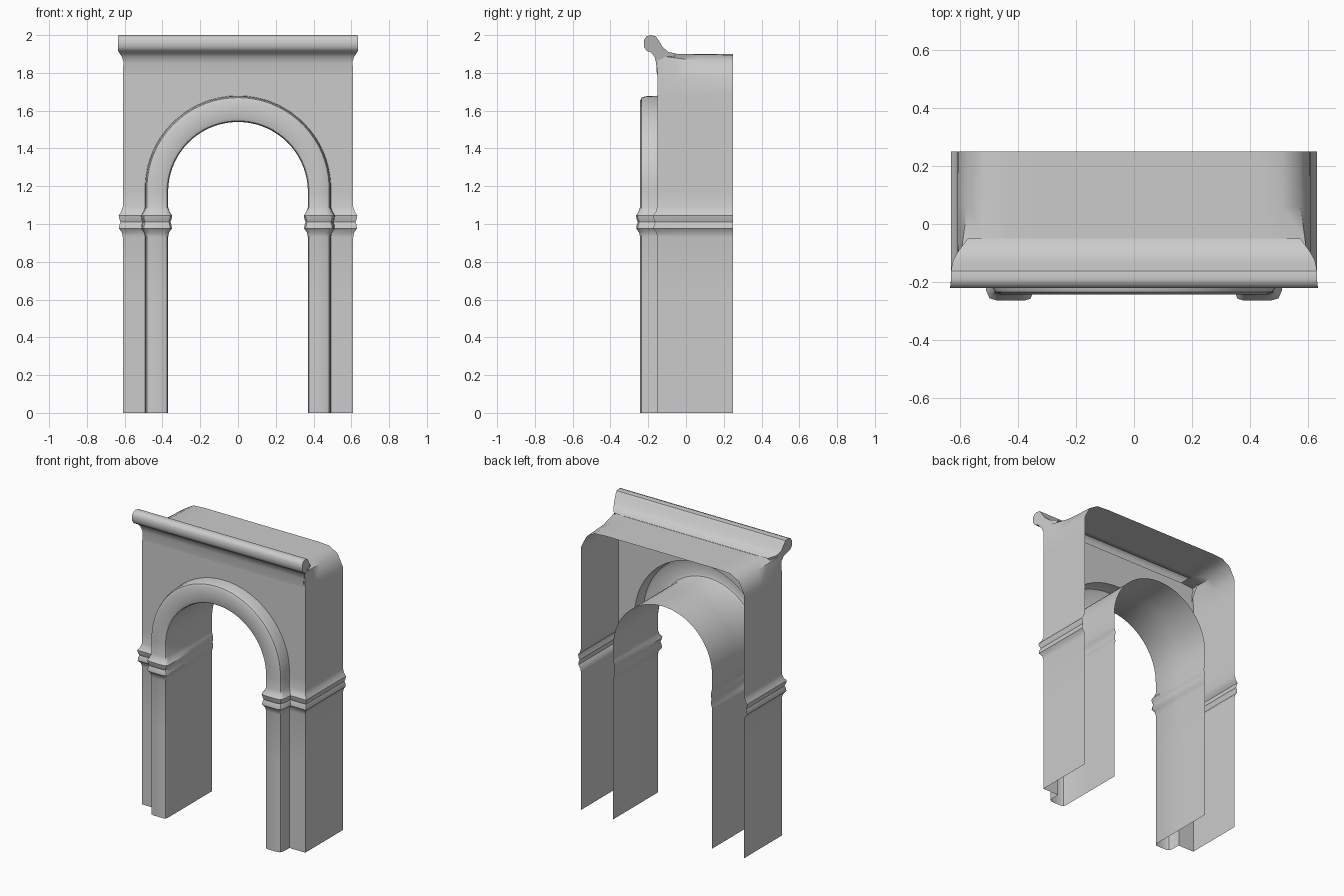
import bpy, bmesh
from math import sin, cos, pi

if "Cube" in bpy.data.objects:
    bpy.data.objects.remove(bpy.data.objects["Cube"])

SPRING = 1.17            # height where the arch starts
HALF_W, TOP = 0.61, 1.9  # outer size of the shell


def make_object(name, bm, angle):
    bmesh.ops.recalc_face_normals(bm, faces=bm.faces)
    mesh = bpy.data.meshes.new(name)
    bm.to_mesh(mesh)
    bm.free()
    ob = bpy.data.objects.new(name, mesh)
    bpy.context.collection.objects.link(ob)
    bpy.ops.object.select_all(action='DESELECT')
    ob.select_set(True)
    bpy.context.view_layer.objects.active = ob
    bpy.ops.object.shade_smooth_by_angle(angle=angle)
    return ob


def outer_point(a, z, r):
    """Point on the outer outline hit by a ray at angle a, corners rounded by r."""
    h = TOP - SPRING
    dx, dz = cos(a), sin(a)
    t = min(HALF_W / max(abs(dx), 1e-6), h / max(dz, 1e-6))
    x, zz = dx * t, dz * t
    qx = max(-HALF_W + r, min(HALF_W - r, x))
    qz = min(h - r, zz)
    length = ((x - qx) ** 2 + (zz - qz) ** 2) ** 0.5
    return qx + r * (x - qx) / length, z + qz + r * (zz - qz) / length


# Stations up one leg, round the arch and down the other: (angle, height, band bulge)
leg = [(0, 0), (0.3, 0), (0.6, 0), (0.93, 0), (0.955, 0.005), (0.975, 0.02), (0.995, 0.018),
       (1.01, 0.012), (1.025, 0.018), (1.045, 0.022), (1.065, 0.008), (1.09, 0)]
stations = [(0, z, b) for z, b in leg]
stations += [(pi * i / 36, SPRING, 0) for i in range(37)]
stations += [(pi, z, b) for z, b in reversed(leg)]

# Section: soffit and raised arch moulding (offset, y, bulge out, bulge forward)
moulding = [(0.37, 0.25, -0.4, 0), (0.37, 0, -0.7, 0), (0.37, -0.222, -1, -0.6),
            (0.376, -0.237, -0.8, -1), (0.39, -0.243, -0.4, -1), (0.465, -0.243, 0.3, -1),
            (0.482, -0.235, 0.8, -1), (0.489, -0.215, 1, -0.7), (0.492, -0.152, 1, -1)]
# Outer wall and roof (y, corner radius, bulge forward)
shell = [(-0.152, 0.02, -1), (-0.05, 0.07, 0), (0.06, 0.12, 0), (0.25, 0.14, 0)]

# Arch shell: open at the back and underneath
bm = bmesh.new()
rows = []
for a, z, b in stations:
    row = []
    for o, y, out, fwd in moulding:
        o += b * out + (0.017 * sin(a) if o > 0.4 else 0)
        row.append(bm.verts.new((o * cos(a), y + b * fwd, z + o * sin(a))))
    for y, r, fwd in shell:
        x, zz = outer_point(a, z, r)
        row.append(bm.verts.new((x + b * cos(a), y + b * fwd, zz)))
    rows.append(row)
first_roof = len(moulding)
for r0, r1 in zip(rows, rows[1:]):
    for j in range(len(r0) - 1):
        quad = (r0[j], r0[j + 1], r1[j + 1], r1[j])
        # the cornice covers the front strip of the roof
        if j == first_roof and all(v.co.z > 1.895 for v in quad):
            continue
        bm.faces.new(quad)
make_object("arch_shell", bm, 0.7)

# Cornice along the top front edge (y, z, half width)
profile = [(-0.154, 1.79, 0.597), (-0.158, 1.85, 0.603), (-0.166, 1.885, 0.615),
           (-0.185, 1.908, 0.63), (-0.207, 1.916, 0.634), (-0.222, 1.937, 0.636),
           (-0.222, 1.975, 0.636), (-0.21, 1.993, 0.634), (-0.19, 2.0, 0.632),
           (-0.162, 1.995, 0.632), (-0.147, 1.975, 0.63), (-0.125, 1.938, 0.625),
           (-0.095, 1.912, 0.608), (-0.05, 1.901, 0.575)]
bm = bmesh.new()
left = [bm.verts.new((-w, y, z)) for y, z, w in profile]
right = [bm.verts.new((w, y, z)) for y, z, w in profile]
for i in range(len(profile) - 1):
    bm.faces.new((left[i], left[i + 1], right[i + 1], right[i]))
bm.faces.new(left)
bm.faces.new(right)
make_object("cornice", bm, 0.7)
